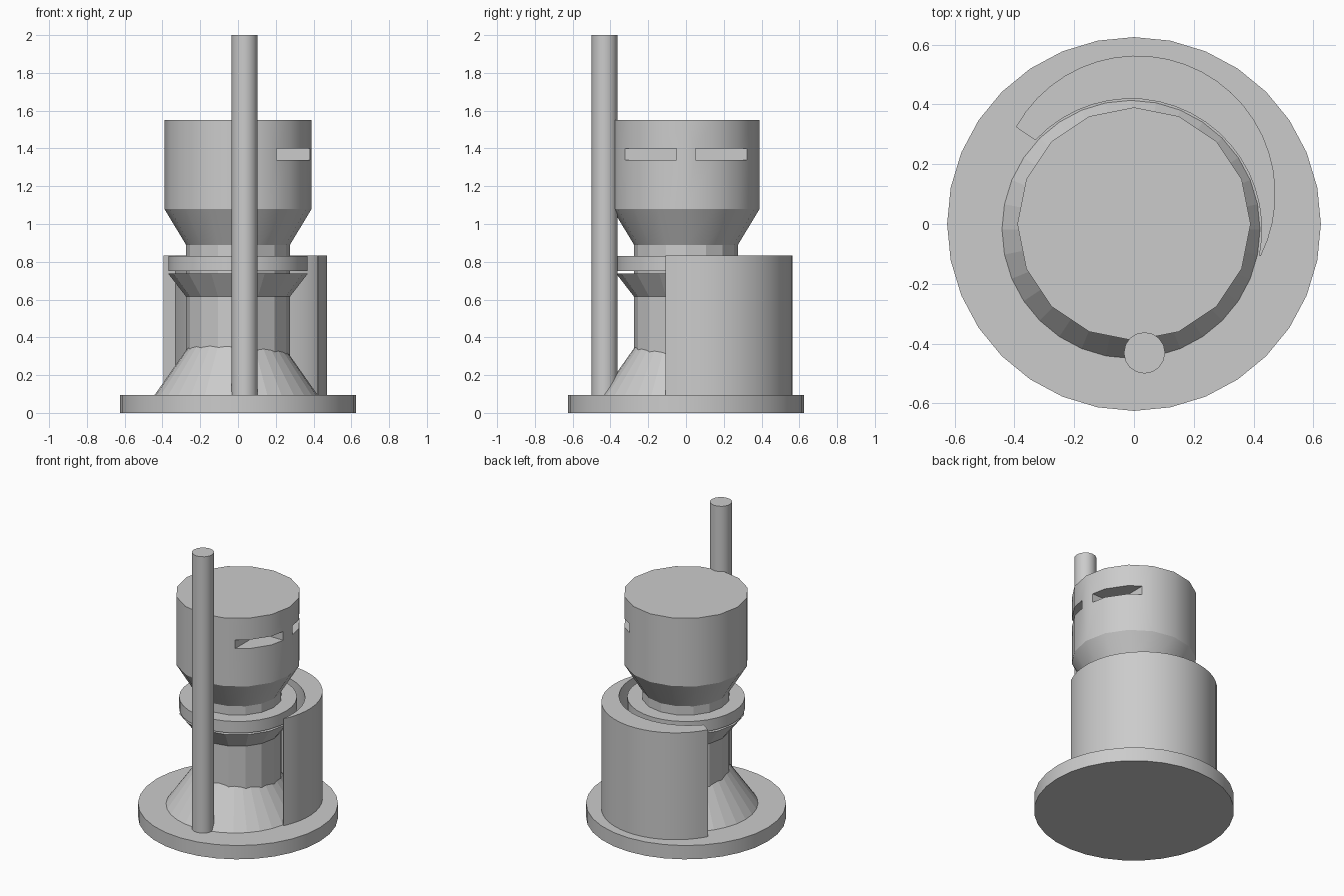
import bpy, bmesh
from math import radians, sin, cos

cube = bpy.data.objects.get("Cube")
if cube:
    bpy.data.objects.remove(cube, do_unlink=True)

grey = bpy.data.materials.new("plain grey")
grey.use_nodes = True
grey.diffuse_color = (0.6, 0.6, 0.6, 1)
grey.node_tree.nodes["Principled BSDF"].inputs["Base Color"].default_value = (0.6, 0.6, 0.6, 1)


def finish(name, bm, smooth=True):
    bmesh.ops.recalc_face_normals(bm, faces=bm.faces)
    mesh = bpy.data.meshes.new(name)
    bm.to_mesh(mesh)
    bm.free()
    mesh.materials.append(grey)
    ob = bpy.data.objects.new(name, mesh)
    bpy.context.collection.objects.link(ob)
    if smooth:
        bpy.ops.object.select_all(action='DESELECT')
        ob.select_set(True)
        bpy.context.view_layer.objects.active = ob
        bpy.ops.object.shade_smooth_by_angle(angle=radians(30))
    return ob


def lathe(name, profile, sides, centre=(0, 0), smooth=True):
    """Closed turned solid from (radius, height) points, bottom to top."""
    bm = bmesh.new()
    angles = [radians(360 * i / sides) for i in range(sides)]
    rings = [[bm.verts.new((centre[0] + r * cos(a), centre[1] + r * sin(a), z))
              for a in angles] for r, z in profile]
    for low, high in zip(rings, rings[1:]):
        for i in range(sides):
            j = (i + 1) % sides
            bm.faces.new((low[i], low[j], high[j], high[i]))
    bm.faces.new(rings[0][::-1])
    bm.faces.new(rings[-1])
    return finish(name, bm, smooth)


def arc(centre, radius, start, end, steps):
    angles = [radians(start + (end - start) * i / steps) for i in range(steps + 1)]
    return [(centre[0] + radius * cos(a), centre[1] + radius * sin(a)) for a in angles]


# Base plate, flared foot and central column
lathe("base_plate", [(0.625, 0), (0.625, 0.095)], 32)
lathe("flared_foot", [(0.435, 0.09), (0.245, 0.36)], 32, (-0.01, -0.018), False)
lathe("column", [(0.275, 0.09), (0.275, 0.9)], 16, smooth=False)

# Funnel and collar around the column
lathe("funnel", [(0.275, 0.615), (0.37, 0.738)], 16, smooth=False)
lathe("collar", [(0.368, 0.75), (0.368, 0.83)], 32)

# Head with a tapered underside
head = lathe("head", [(0.275, 0.89), (0.39, 1.08), (0.39, 1.55)], 16)

# Two slots cut into the side of the head
for side, y in (("front", -0.187), ("back", 0.187)):
    bm = bmesh.new()
    bmesh.ops.create_cube(bm, size=1)
    bmesh.ops.scale(bm, vec=(0.4, 0.273, 0.06), verts=bm.verts)
    bmesh.ops.translate(bm, vec=(0.405, y, 1.37), verts=bm.verts)
    cutter = finish(side + "_slot_cutter", bm, False)
    cutter.hide_render = True
    cutter.hide_viewport = True
    cutter.display_type = 'WIRE'
    cut = head.modifiers.new(side + "_slot", 'BOOLEAN')
    cut.operation = 'DIFFERENCE'
    cut.solver = 'EXACT'
    cut.object = cutter

# Apply the cuts so the helpers can be removed
bpy.context.view_layer.update()
cut_mesh = bpy.data.meshes.new_from_object(
    head.evaluated_get(bpy.context.evaluated_depsgraph_get()))
head.modifiers.clear()
head.data = cut_mesh
for side in ("front", "back"):
    bpy.data.objects.remove(bpy.data.objects[side + "_slot_cutter"], do_unlink=True)

# Crescent wall wrapping the back, thinning towards one end
outline = arc((0.01, 0.1), 0.463, 151, -26.6, 24)
outline += arc((-0.01, -0.018), 0.437, -11.5, 137, 20)
bm = bmesh.new()
bottom = [bm.verts.new((x, y, 0.09)) for x, y in outline]
face = bm.faces.new(bottom)
top = bmesh.ops.extrude_face_region(bm, geom=[face], use_keep_orig=True)["geom"]
bmesh.ops.translate(bm, vec=(0, 0, 0.742),
                    verts=[v for v in top if isinstance(v, bmesh.types.BMVert)])
finish("crescent_wall", bm)

# Tall pole at the front
lathe("pole", [(0.069, 0.09), (0.069, 2.0)], 16, (0.035, -0.431))
